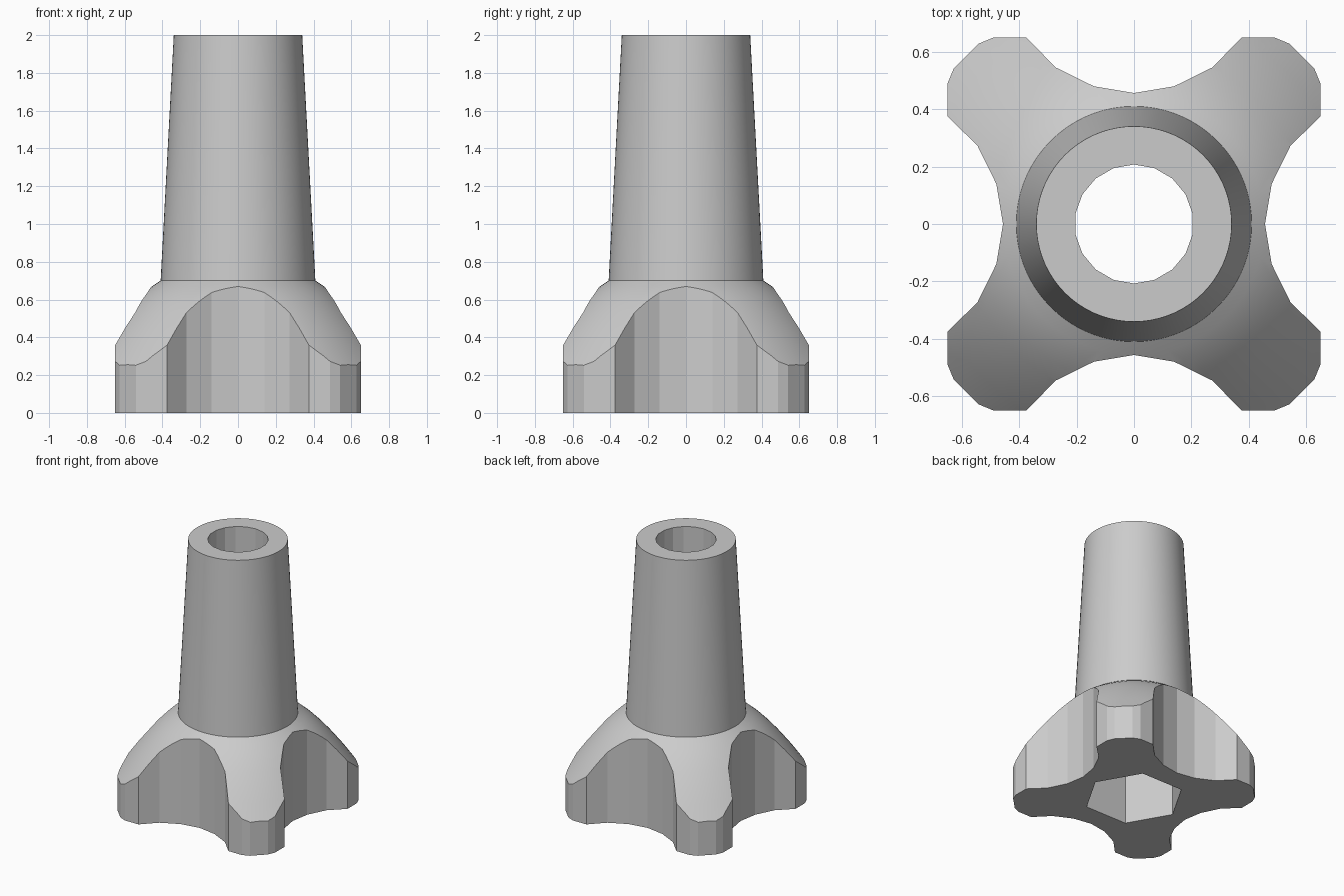
import bpy
import bmesh
import math

cube = bpy.data.objects.get("Cube")
if cube:
    bpy.data.objects.remove(cube, do_unlink=True)

grey = bpy.data.materials.new("light grey")
grey.use_nodes = True
grey.diffuse_color = (0.6, 0.6, 0.6, 1)
grey.node_tree.nodes["Principled BSDF"].inputs["Base Color"].default_value = (0.6, 0.6, 0.6, 1)


def add_object(name, bm):
    bmesh.ops.recalc_face_normals(bm, faces=bm.faces)
    mesh = bpy.data.meshes.new(name)
    bm.to_mesh(mesh)
    bm.free()
    mesh.materials.append(grey)
    obj = bpy.data.objects.new(name, mesh)
    bpy.context.collection.objects.link(obj)
    return obj


def ring(radius, sides, start=0.0):
    return [(radius * math.cos(start + math.tau * i / sides),
             radius * math.sin(start + math.tau * i / sides)) for i in range(sides)]


def loft(name, sections):
    """Capped solid through a stack of (outline, z) sections."""
    bm = bmesh.new()
    loops = [[bm.verts.new((x, y, z)) for x, y in pts] for pts, z in sections]
    n = len(loops[0])
    for low, high in zip(loops, loops[1:]):
        for i in range(n):
            j = (i + 1) % n
            bm.faces.new((low[i], low[j], high[j], high[i]))
    bm.faces.new(loops[0][::-1])
    bm.faces.new(loops[-1])
    return add_object(name, bm)


def combine(target, tool, operation):
    """Apply a boolean and discard the tool."""
    tool.hide_render = True
    mod = target.modifiers.new(operation, "BOOLEAN")
    mod.operation = operation
    mod.solver = "EXACT"
    mod.object = tool
    bpy.context.view_layer.objects.active = target
    bpy.ops.object.modifier_apply(modifier=mod.name)
    bpy.data.objects.remove(tool, do_unlink=True)


# Domed body of the hand grip
dome = [(0.9, 0), (0.9, 0.14), (0.83, 0.25), (0.815, 0.27), (0.75, 0.36), (0.68, 0.45),
        (0.608, 0.533), (0.555, 0.588), (0.5, 0.637), (0.455, 0.67), (0.41, 0.7)]
knob = loft("star_knob", [(ring(r, 72), z) for r, z in dome])

# Four-lobed outline: one scalloped side and its lobe, turned four times
side = [(0.54, -0.628), (0.628, -0.54), (0.65, -0.487), (0.65, -0.375), (0.545, -0.273),
        (0.479, -0.139), (0.456, 0), (0.479, 0.139), (0.545, 0.273), (0.65, 0.375), (0.65, 0.487)]
outline = []
for c, s in ((1, 0), (0, 1), (-1, 0), (0, -1)):
    # The first point of each side is the last chamfer corner of the previous lobe
    outline += [(c * x - s * y, s * x + c * y) for x, y in side[1:]]
    x, y = 0.628, 0.54
    outline.append((c * x - s * y, s * x + c * y))
    outline.append((c * y - s * x, s * y + c * x))
combine(knob, loft("lobe_outline", [(outline, -0.1), (outline, 1)]), "INTERSECT")

# Tapered stem
combine(knob, loft("stem", [(ring(0.415, 72), 0.6), (ring(0.34, 72), 2)]), "UNION")

# Hexagonal pocket below and round bore through the stem
hexagon = ring(0.345, 6)
combine(knob, loft("hex_pocket", [(hexagon, -0.1), (hexagon, 0.5)]), "DIFFERENCE")
bore = ring(0.207, 18, math.pi / 2)
combine(knob, loft("bore", [(bore, 0.3), (bore, 2.1)]), "DIFFERENCE")

# Smooth dome and stem, crisp edges elsewhere
bpy.ops.object.select_all(action="DESELECT")
knob.select_set(True)
bpy.context.view_layer.objects.active = knob
bpy.ops.object.shade_smooth_by_angle(angle=math.radians(14))
